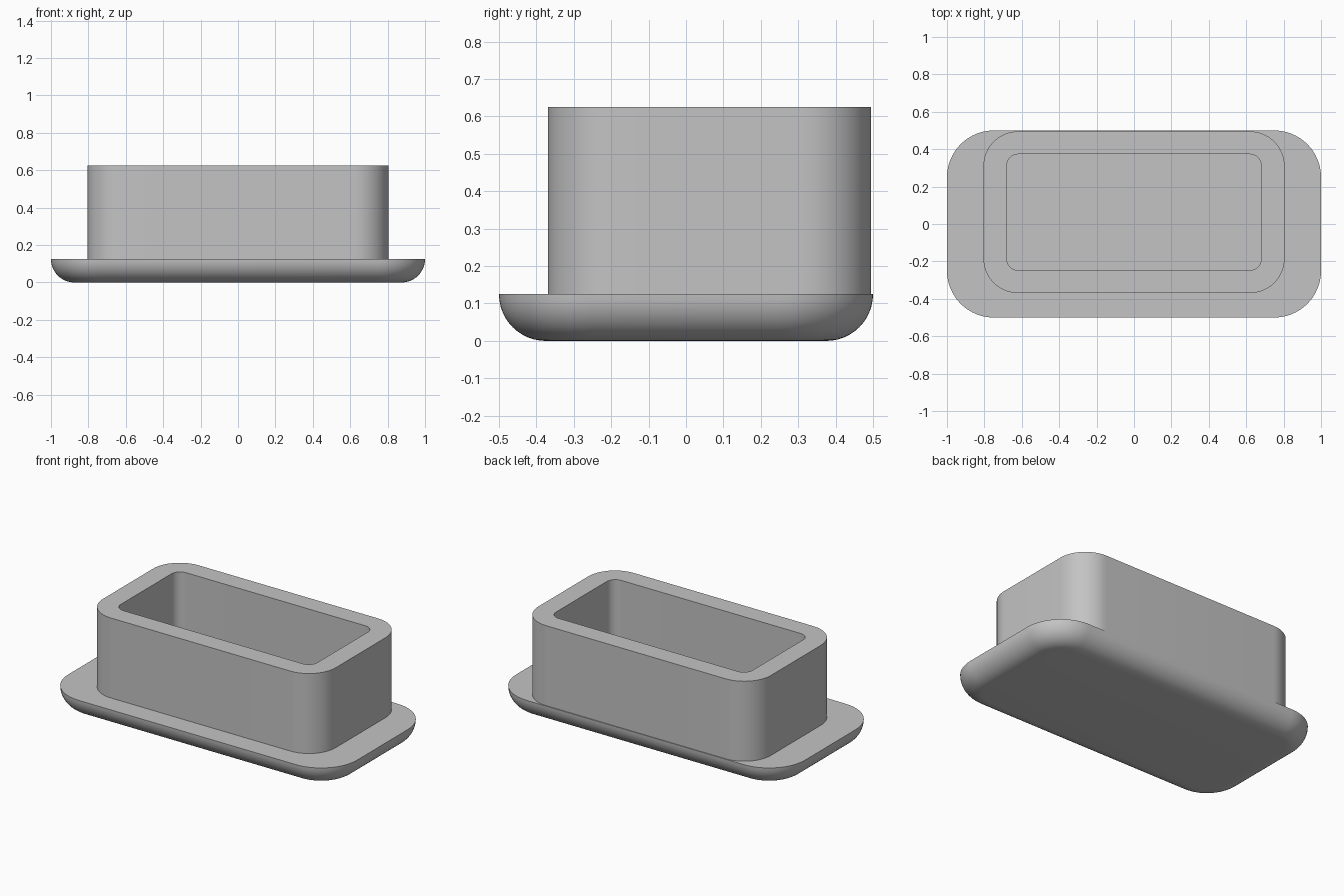
import bpy, bmesh, math

if "Cube" in bpy.data.objects:
    bpy.data.objects.remove(bpy.data.objects["Cube"])

grey = bpy.data.materials.new("plain_grey")
grey.diffuse_color = (0.55, 0.55, 0.55, 1)
grey.use_nodes = True
grey.node_tree.nodes["Principled BSDF"].inputs["Base Color"].default_value = grey.diffuse_color


def rounded_rect(hx, hy, r, z, cy=0.0, steps=16):
    """Points of a rounded rectangle, counter-clockwise."""
    pts = []
    for q, (sx, sy) in enumerate([(1, 1), (-1, 1), (-1, -1), (1, -1)]):
        for i in range(steps + 1):
            a = math.pi / 2 * (q + i / steps)
            pts.append((sx * (hx - r) + r * math.cos(a),
                        cy + sy * (hy - r) + r * math.sin(a), z))
    return pts


def loft(name, rings, cap):
    """Skin consecutive rings, with optional flat ends."""
    bm = bmesh.new()
    loops = [[bm.verts.new(p) for p in ring] for ring in rings]
    for a, b in zip(loops, loops[1:]):
        n = len(a)
        for i in range(n):
            j = (i + 1) % n
            bm.faces.new((a[i], a[j], b[j], b[i]))
    if cap:
        bm.faces.new(loops[0][::-1])
        bm.faces.new(loops[-1])
    mesh = bpy.data.meshes.new(name)
    bm.to_mesh(mesh)
    bm.free()
    mesh.materials.append(grey)
    obj = bpy.data.objects.new(name, mesh)
    bpy.context.collection.objects.link(obj)
    bpy.ops.object.select_all(action='DESELECT')
    obj.select_set(True)
    bpy.context.view_layer.objects.active = obj
    bpy.ops.object.shade_smooth_by_angle(angle=math.radians(30))
    return obj


# Base plate with a quarter-round lower edge
T = 0.125
plate_rings = []
for k in range(13):
    a = math.pi / 2 * k / 12
    d = T * (1 - math.sin(a))
    plate_rings.append(rounded_rect(1 - d, 0.5 - d, 0.25 - d, T * (1 - math.cos(a))))
loft("base_plate", plate_rings, True)

# Open box wall set towards the back; the plate top is its floor
CY, TOP = 0.063, 0.625
outer, inner = (0.805, 0.432, 0.185), (0.68, 0.31, 0.06)
loft("box_wall", [rounded_rect(*outer, T, CY), rounded_rect(*outer, TOP, CY),
                  rounded_rect(*inner, TOP, CY), rounded_rect(*inner, T, CY)], False)
